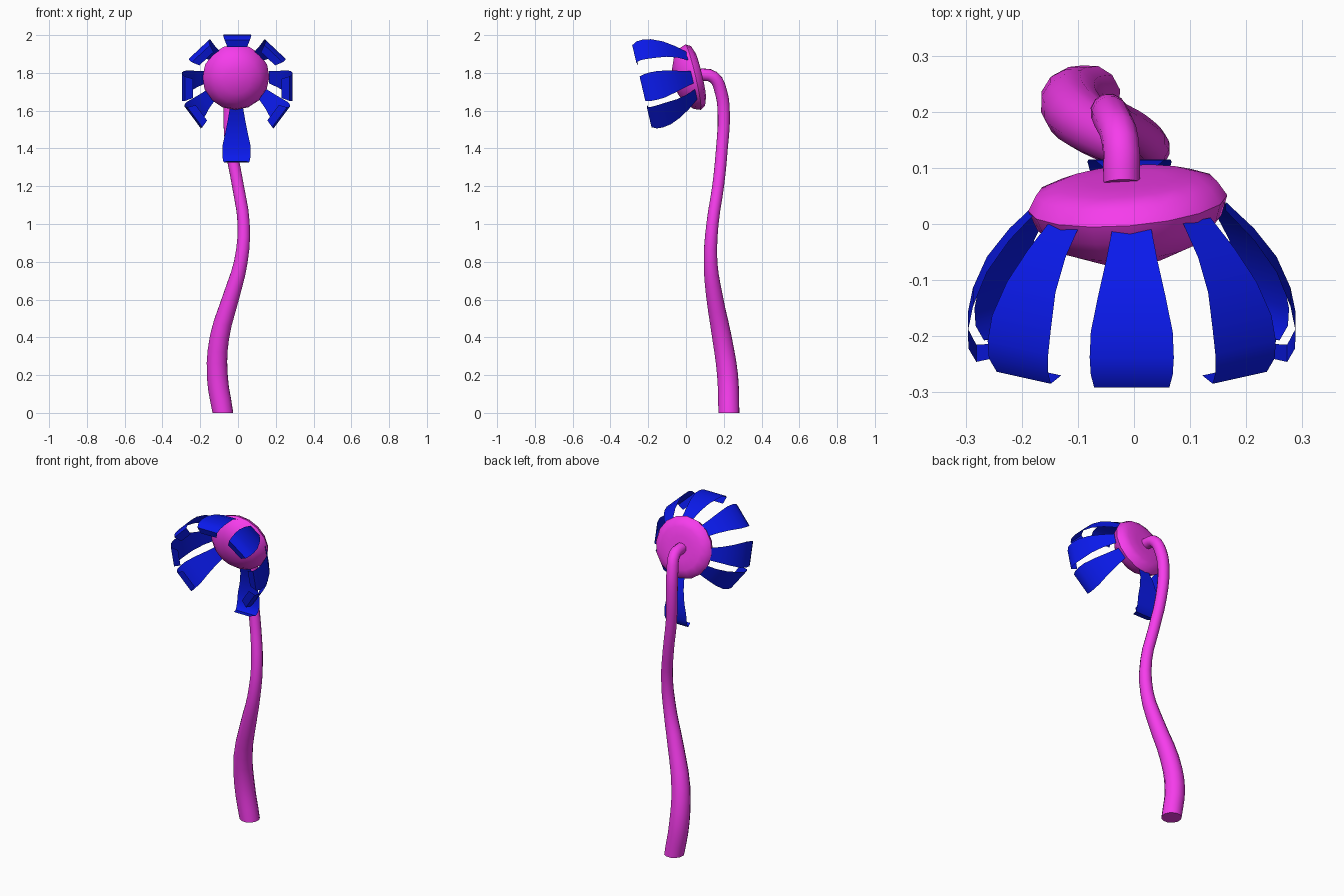
import bpy, bmesh, math
from mathutils import Vector, Matrix

if "Cube" in bpy.data.objects:
    bpy.data.objects.remove(bpy.data.objects["Cube"])


def material(name, col):
    m = bpy.data.materials.new(name)
    m.diffuse_color = (*col, 1)
    m.use_nodes = True
    m.node_tree.nodes["Principled BSDF"].inputs["Base Color"].default_value = m.diffuse_color
    return m


PINK = material("pink", (0.92, 0.045, 0.84))
BLUE = material("blue", (0.003, 0.01, 0.84))


def smooth(ob):
    bpy.ops.object.select_all(action='DESELECT')
    ob.select_set(True)
    bpy.context.view_layer.objects.active = ob
    bpy.ops.object.shade_smooth_by_angle(angle=math.radians(45))


def make(name, verts, faces, mat):
    me = bpy.data.meshes.new(name)
    me.from_pydata(verts, [], faces)
    bm = bmesh.new()
    bm.from_mesh(me)
    bmesh.ops.recalc_face_normals(bm, faces=bm.faces)
    bm.to_mesh(me)
    bm.free()
    ob = bpy.data.objects.new(name, me)
    bpy.context.collection.objects.link(ob)
    me.materials.append(mat)
    smooth(ob)
    return ob


# Stem: swept tube, tapering upward and hooking forward into the head
path = [(-.08, .227, 0, .057), (-.11, .22, .2, .057), (-.098, .19, .4, .053),
        (-.035, .15, .62, .045), (.015, .13, .8, .037), (.03, .14, 1.0, .033),
        (.0, .17, 1.2, .032), (-.035, .19, 1.4, .032), (-.045, .2, 1.58, .033),
        (-.038, .185, 1.7, .034), (-.024, .145, 1.778, .033), (-.022, .073, 1.792, .033)]
cu = bpy.data.curves.new("stem", 'CURVE')
cu.dimensions = '3D'
cu.bevel_depth = 1
cu.bevel_resolution = 4
cu.resolution_u = 3
cu.use_fill_caps = True
sp = cu.splines.new('BEZIER')
sp.bezier_points.add(len(path) - 1)
for bp, (x, y, z, r) in zip(sp.bezier_points, path):
    bp.co = (x, y, z)
    bp.radius = r
    bp.handle_left_type = bp.handle_right_type = 'AUTO'
stem = bpy.data.objects.new("stem", cu)
bpy.context.collection.objects.link(stem)
bpy.context.view_layer.objects.active = stem
stem.select_set(True)
bpy.ops.object.convert(target='MESH')
stem = bpy.context.object
for v in stem.data.vertices:      # flat cut on the ground
    if v.co.z < .03:
        v.co.z = 0
stem.data.materials.clear()
stem.data.materials.append(PINK)
smooth(stem)

# Flower head: lathed dome with a nearly flat back, facing forward and slightly down
profile = [(.07, -.034), (.125, -.03), (.162, -.017), (.178, .01), (.165, .045),
           (.125, .085), (.07, .108)]
N = 16
normal = Vector((.08, -1, -.235)).normalized()
rot = normal.to_track_quat('Z', 'Y').to_matrix().to_4x4()
place = Matrix.Translation((-.012, .047, 1.78)) @ rot
verts = [place @ Vector((r * math.cos(a), r * math.sin(a), h))
         for r, h in profile for a in [2 * math.pi * i / N for i in range(N)]]
faces = [(k * N + i, k * N + (i + 1) % N, (k + 1) * N + (i + 1) % N, (k + 1) * N + i)
         for k in range(len(profile) - 1) for i in range(N)]
faces.append(tuple(range(N)))
verts.append(place @ Vector((0, 0, .115)))
last = (len(profile) - 1) * N
faces += [(last + i, last + (i + 1) % N, len(verts) - 1) for i in range(N)]
make("flower_head", verts, faces, PINK)


# Petals: thin curved strips, widening toward a tip that curls inward
def petal(name, centres, widths, side):
    vs = []
    for c, w in zip(centres, widths):
        vs += [c - side * w, c + side * w]
    fs = [(2 * i, 2 * i + 1, 2 * i + 3, 2 * i + 2) for i in range(len(centres) - 1)]
    make(name, vs, fs, BLUE)


centre = Vector((-.004, .04, 1.78))
fwd = Vector((0, -.973, -.229))
up = Vector((0, -.229, .973))
right = Vector((1, 0, 0))
# radius, forward offset, half width
arc = [(.167, .008, .034), (.218, .06, .046), (.258, .115, .06), (.283, .175, .073),
       (.292, .22, .075), (.291, .252, .073), (.277, .278, .067), (.235, .272, .052)]
for n, deg in enumerate((-36, 0, 46, 90, 134, 180, 216)):
    a = math.radians(deg)
    out = right * math.cos(a) + up * math.sin(a) * .955
    side = up * math.cos(a) - right * math.sin(a)
    petal(f"petal_{n + 1}", [centre + out * r + fwd * f for r, f, w in arc],
          [w for r, f, w in arc], side)

# Drooping bottom petal: y, z, half width
droop = [(.075, 1.62, .034), (.1, 1.55, .046), (.113, 1.48, .06), (.115, 1.42, .073),
         (.111, 1.37, .075), (.1, 1.34, .072), (.085, 1.326, .067), (.045, 1.333, .052)]
petal("drooping_petal", [Vector((-.008, y, z)) for y, z, w in droop],
      [w for y, z, w in droop], right)
